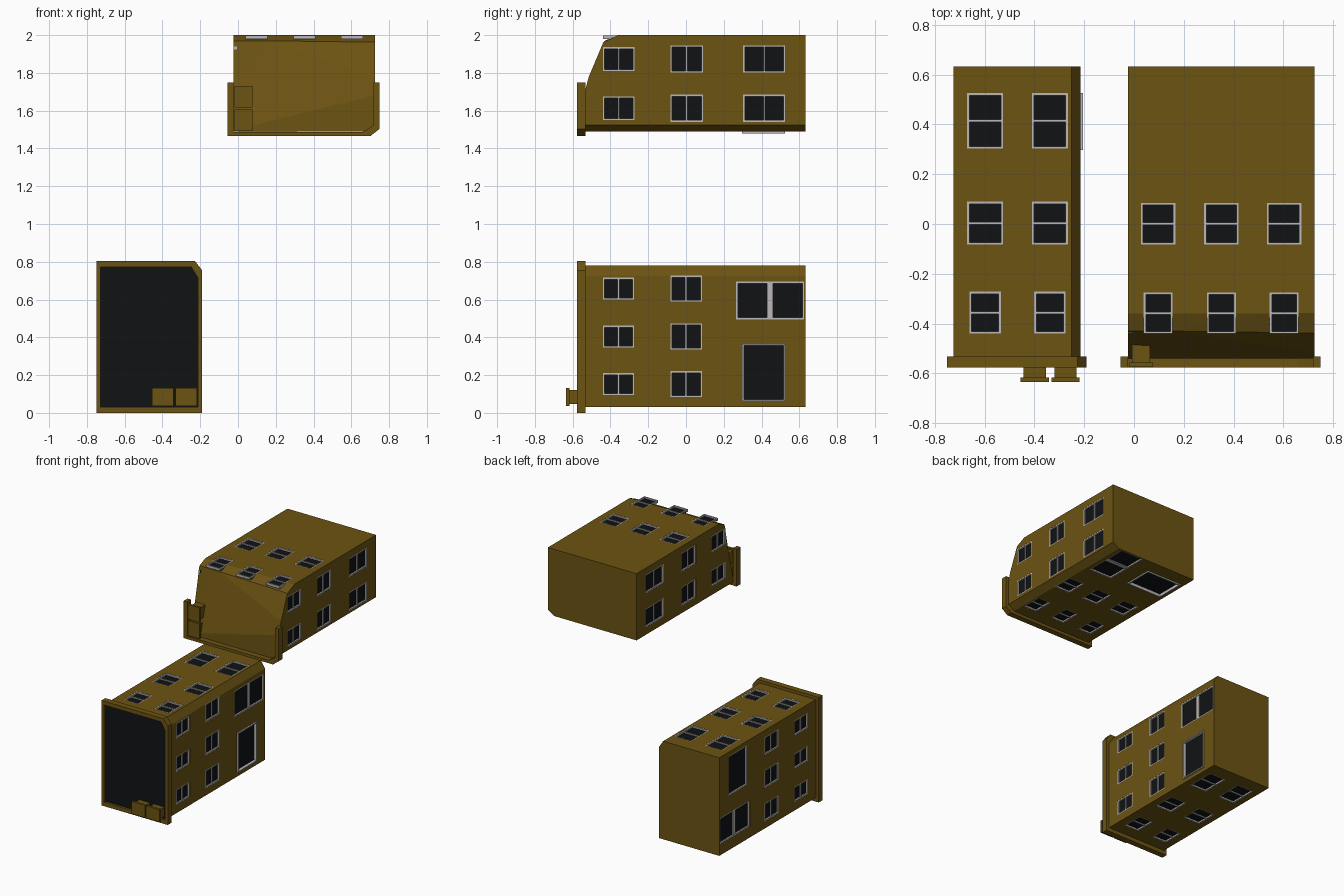
import bpy, bmesh
from mathutils import Matrix, Vector

if "Cube" in bpy.data.objects:
    bpy.data.objects.remove(bpy.data.objects["Cube"])


def material(name, col):
    m = bpy.data.materials.new(name)
    m.diffuse_color = (*col, 1)
    m.use_nodes = True
    m.node_tree.nodes["Principled BSDF"].inputs["Base Color"].default_value = m.diffuse_color
    return m


OCHRE = material("ochre_wall", (0.15, 0.087, 0.006))
DARK = material("dark_glass", (0.005, 0.006, 0.007))
GREY = material("grey_trim", (0.5, 0.48, 0.49))

# half turn about the long axis: puts the same openings on the opposite faces
TURN = Matrix.Translation((-0.47, 0, 0.405)) @ Matrix.Rotation(3.14159265, 4, 'Y') @ Matrix.Translation((0.47, 0, -0.405))
# quarter turn that lifts the second building: X = z - 0.055, Z = 1.275 - x
LIFT = Matrix(((0, 0, 1, -0.055), (0, 1, 0, 0), (-1, 0, 0, 1.275), (0, 0, 0, 1)))


def make(name, bm, mat, place):
    bm.transform(place)
    bmesh.ops.recalc_face_normals(bm, faces=bm.faces)
    me = bpy.data.meshes.new(name)
    bm.to_mesh(me)
    bm.free()
    ob = bpy.data.objects.new(name, me)
    bpy.context.collection.objects.link(ob)
    me.materials.append(mat)
    return ob


def box(bm, lo, hi, mat=Matrix()):
    lo, hi = Vector(lo), Vector(hi)
    m = mat @ Matrix.Translation((lo + hi) / 2) @ Matrix.Diagonal((*[abs(c) for c in hi - lo], 1))
    bmesh.ops.create_cube(bm, size=1, matrix=m)


def prism(bm, profile, y0, y1):
    f = bm.faces.new([bm.verts.new((x, y0, z)) for x, z in profile])
    r = bmesh.ops.extrude_face_region(bm, geom=[f])
    for v in r["geom"]:
        if isinstance(v, bmesh.types.BMVert):
            v.co.y = y1


def ring(bm, outer, inner, y0, y1):
    n = len(outer)
    L = [[bm.verts.new((x, y, z)) for x, z in p] for p, y in
         ((outer, y0), (inner, y0), (inner, y1), (outer, y1))]
    for a, b in ((0, 1), (1, 2), (2, 3), (3, 0)):
        for i in range(n):
            j = (i + 1) % n
            bm.faces.new((L[a][i], L[a][j], L[b][j], L[b][i]))


def cut(ob, cutter):
    mod = ob.modifiers.new("cut", 'BOOLEAN')
    mod.operation, mod.object, mod.solver = 'DIFFERENCE', cutter, 'EXACT'
    bpy.context.view_layer.objects.active = ob
    bpy.ops.object.modifier_apply(modifier=mod.name)


# openings: face, y range, second axis range, bar width, outward offset
OPEN = []
for y0, y1, h in ((-0.44, -0.275, 0.058), (-0.083, 0.085, 0.069)):
    for c in (0.152, 0.404, 0.658):
        OPEN.append(('side', y0, y1, c - h, c + h, 0.01))
OPEN.append(('side', 0.265, 0.625, 0.495, 0.695, 0.03))
OPEN.append(('side', 0.297, 0.525, 0.062, 0.365, 0))
for y0, y1, h in ((0.303, 0.525, 0.072), (-0.083, 0.09, 0.072), (-0.44, -0.272, 0.063)):
    for c in (-0.598, -0.338):
        OPEN.append(('top', y0, y1, c - h, c + h, 0.01))


def openings(holes, frames, panes):
    for turn in (Matrix(), TURN):
        for face, y0, y1, v0, v1, bar in OPEN:
            def b(bm, d0, d1, ya, yb, va, vb):
                if face == 'side':
                    box(bm, (-0.215 + d0, ya, va), (-0.215 + d1, yb, vb), turn)
                else:
                    box(bm, (va, ya, 0.78 + d0), (vb, yb, 0.78 + d1), turn)
            t = 0.009
            # only one of the two doors stands proud of the wall
            top = 0.01 if (bar == 0 and turn != TURN) else -0.001
            b(holes, -0.02, 0.03, y0, y1, v0, v1)
            b(panes, -0.02, -0.012, y0, y1, v0, v1)
            b(frames, -0.02, top, y0, y0 + t, v0, v1)
            b(frames, -0.02, top, y1 - t, y1, v0, v1)
            b(frames, -0.02, top, y0 + t, y1 - t, v0, v0 + t)
            b(frames, -0.02, top, y0 + t, y1 - t, v1 - t, v1)
            if bar:
                m = (y0 + y1) / 2
                b(frames, -0.015, -0.004, m - bar / 2, m + bar / 2, v0 + t, v1 - t)


BODY = [(-0.725, 0.03), (-0.215, 0.03), (-0.215, 0.727), (-0.25, 0.78), (-0.725, 0.78)]
OUTER = [(-0.75, 0), (-0.19, 0), (-0.19, 0.755), (-0.227, 0.803), (-0.75, 0.803)]
INNER = [(-0.728, 0.03), (-0.212, 0.03), (-0.212, 0.715), (-0.248, 0.773), (-0.728, 0.773)]


def building(tag, place, damage=None):
    walls, rim, boxes = bmesh.new(), bmesh.new(), bmesh.new()
    holes, frames, panes = bmesh.new(), bmesh.new(), bmesh.new()
    prism(walls, BODY, -0.54, 0.633)
    ring(rim, OUTER, INNER, -0.577, -0.532)
    openings(holes, frames, panes)
    # two small flanged units low on the front
    dy = 0.06 if damage else 0
    for c in (-0.398, -0.275):
        box(boxes, (c - 0.045, -0.617 + dy, 0.047), (c + 0.045, -0.535 + dy, 0.12))
        box(boxes, (c - 0.057, -0.634 + dy, 0.036), (c + 0.057, -0.617 + dy, 0.131))
    w = make(tag + "_walls", walls, OCHRE, place)
    h = make(tag + "_hole_cutter", holes, OCHRE, place)
    r = make(tag + "_front_rim", rim, OCHRE, place)
    make(tag + "_window_frames", frames, GREY, place)
    make(tag + "_window_panes", panes, DARK, place)
    make(tag + "_front_units", boxes, OCHRE, place)
    if damage:
        cut(w, damage[0])
        cut(r, damage[1])
    else:
        screen = bmesh.new()
        prism(screen, INNER, -0.56, -0.535)
        make(tag + "_front_glass", screen, DARK, place)
    cut(w, h)
    bpy.data.objects.remove(h)


# sloping break surface that removes the upper front of the raised building
bm = bmesh.new()
P = [bm.verts.new(p) for p in (
    (-0.2, -0.541, 1.45), (0.9, -0.541, 1.45), (0.9, -0.541, 1.72), (0.15, -0.43, 1.97),
    (-0.2, -0.43, 1.97), (0.9, -0.44, 1.96), (-0.2, -0.29, 2.03), (0.9, -0.29, 2.03))]
for idx in ((0, 1, 2), (0, 2, 3), (0, 3, 4), (3, 2, 5), (4, 3, 6), (3, 7, 6), (3, 5, 7)):
    bm.faces.new([P[i] for i in idx])
ext = bmesh.ops.extrude_face_region(bm, geom=bm.faces[:])
for v in ext["geom"]:
    if isinstance(v, bmesh.types.BMVert):
        v.co.y = -1
slope = make("slope_cutter", bm, OCHRE, Matrix())
bm = bmesh.new()
box(bm, (-1, -1, 1.75), (1, 0, 2.5))
rim_cut = make("rim_cutter", bm, OCHRE, Matrix())

building("lower_building", Matrix())
building("raised_building", LIFT, (slope, rim_cut))
for ob in (slope, rim_cut):
    bpy.data.objects.remove(ob)
